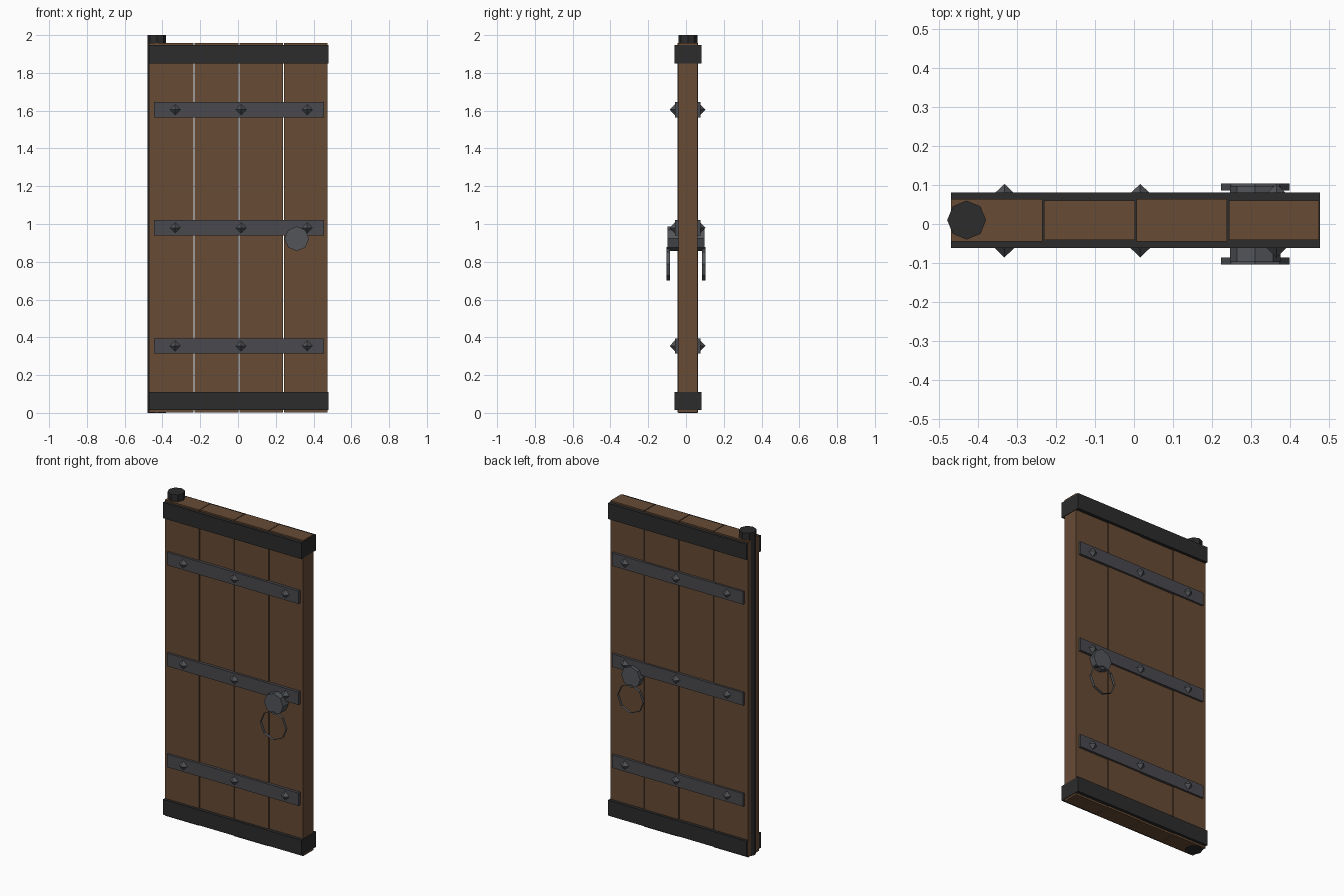
import bpy, bmesh, math
from mathutils import Matrix, Vector

if "Cube" in bpy.data.objects:
    bpy.data.objects.remove(bpy.data.objects["Cube"])


def mat(name, rgb):
    m = bpy.data.materials.new(name)
    m.diffuse_color = (*rgb, 1)
    m.use_nodes = True
    m.node_tree.nodes["Principled BSDF"].inputs["Base Color"].default_value = m.diffuse_color
    return m


WOOD = mat("brown wood", (0.135, 0.070, 0.036))
DARK = mat("dark iron", (0.025, 0.025, 0.025))
IRON = mat("strap iron", (0.068, 0.068, 0.078))
STEEL = mat("grey fittings", (0.085, 0.090, 0.100))


def finish(name, bm, m):
    bmesh.ops.recalc_face_normals(bm, faces=bm.faces)
    me = bpy.data.meshes.new(name)
    bm.to_mesh(me)
    bm.free()
    me.materials.append(m)
    ob = bpy.data.objects.new(name, me)
    bpy.context.collection.objects.link(ob)
    return ob


def box(name, x, y, z, m):
    bm = bmesh.new()
    bmesh.ops.create_cube(bm, size=1)
    for v in bm.verts:
        v.co = Vector([(a + b) / 2 + c * (b - a) for c, (a, b) in zip(v.co, (x, y, z))])
    return finish(name, bm, m)


def cone(name, center, r1, r2, depth, m, rot=None, sides=8, caps=True):
    bm = bmesh.new()
    mtx = Matrix.Translation(center) @ (rot or Matrix())
    bmesh.ops.create_cone(bm, cap_ends=caps, segments=sides, radius1=r1,
                          radius2=r2, depth=depth, matrix=mtx)
    return finish(name, bm, m)


# four planks of slightly different thickness, with open gaps between
edges = [(-0.470, -0.235), (-0.231, 0.002), (0.007, 0.239), (0.244, 0.475)]
depths = [(-0.045, 0.064), (-0.041, 0.060), (-0.045, 0.064), (-0.041, 0.060)]
for i, (x, y) in enumerate(zip(edges, depths)):
    box(f"plank_{i + 1}", x, y, (0.003, 1.957), WOOD)

# end bands, leaving the plank ends showing
for name, z in (("bottom_band", (0.015, 0.11)), ("top_band", (1.85, 1.948))):
    box(name, (-0.470, 0.478), (-0.062, 0.081), z, DARK)

# hinge pole
cone("hinge_pole", (-0.43, 0.01, 1.0), 0.05, 0.05, 2.0, DARK)

# straps, rivets and pull rings on both faces
for side, s, wood, strap in (("front", -1, -0.041, -0.059), ("back", 1, 0.060, 0.076)):
    out = Matrix.Rotation(-s * math.pi / 2, 4, 'X')      # local z points outwards
    for i, z in enumerate((0.355, 0.98, 1.605)):
        box(f"{side}_strap_{i + 1}", (-0.445, 0.455), sorted((wood - s * 0.005, strap)),
            (z - 0.04, z + 0.04), IRON)
        for j, x in enumerate((-0.333, 0.016, 0.366)):
            cone(f"{side}_rivet_{i + 1}_{j + 1}", (x, strap + s * 0.0135, z),
                 0.028, 0, 0.027, STEEL, out, sides=4)
    disc_end = s * 0.097
    cone(f"{side}_ring_plate", (0.311, (wood + disc_end) / 2, 0.922), 0.065, 0.065,
         abs(disc_end - wood), STEEL, out)
    # the ring is a thin open hoop
    cone(f"{side}_pull_ring", (0.311, s * 0.095, 0.789), 0.088, 0.088, 0.018,
         STEEL, out, caps=False)
